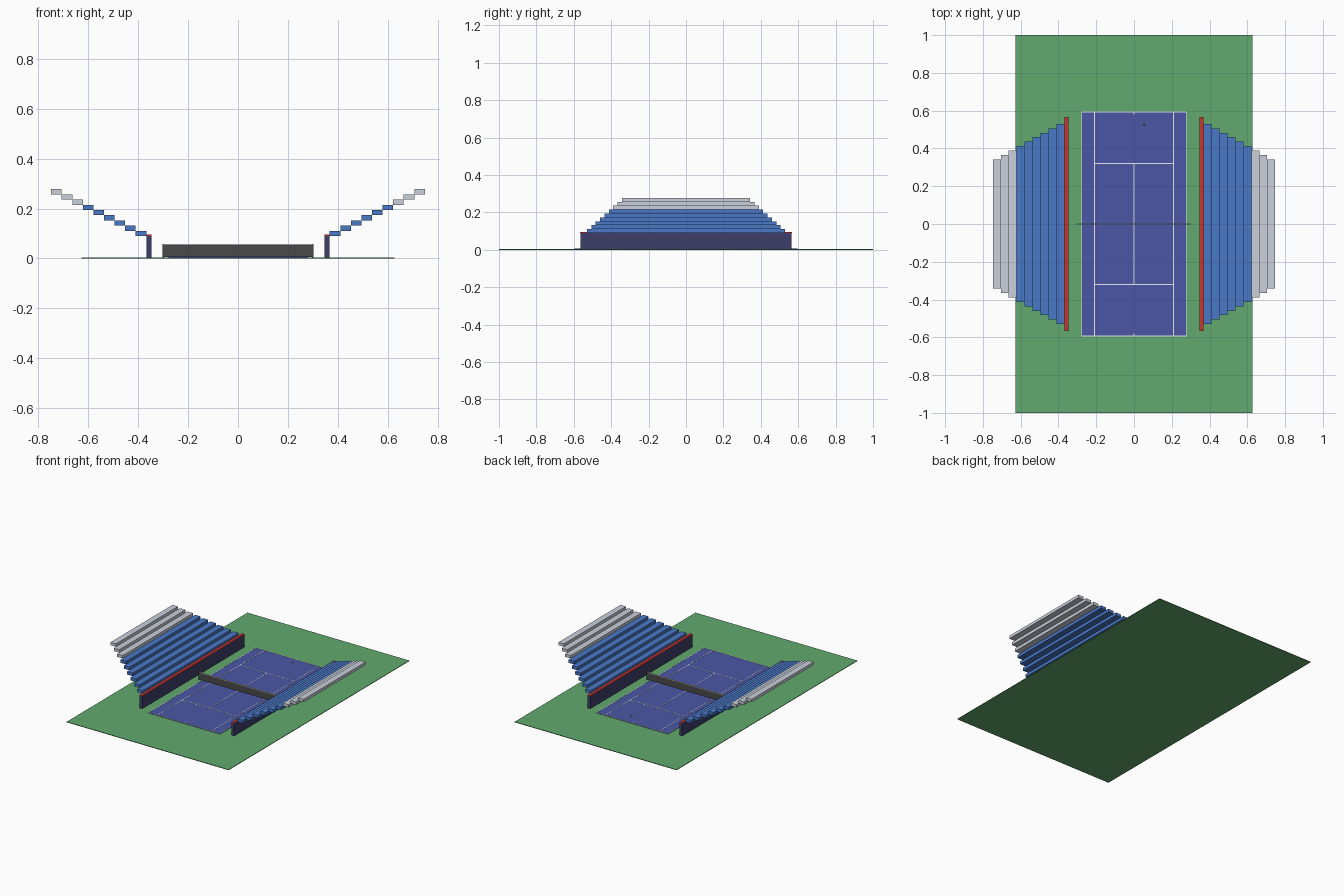
import bpy, bmesh
from mathutils import Matrix, Vector

if "Cube" in bpy.data.objects:
    bpy.data.objects.remove(bpy.data.objects["Cube"])


def material(name, r, g, b):
    m = bpy.data.materials.new(name)
    m.diffuse_color = [(c / 255) ** 2.2 for c in (r, g, b)] + [1]
    m.use_nodes = True
    m.node_tree.nodes["Principled BSDF"].inputs["Base Color"].default_value = m.diffuse_color
    return m


GREEN = material("ground_green", 98, 168, 110)
COURT = material("court_blue", 76, 88, 165)
WHITE = material("line_white", 235, 235, 240)
NET = material("net_dark", 75, 75, 75)
WALL = material("wall_navy", 62, 64, 105)
RED = material("cap_red", 200, 55, 50)
BLUE = material("seat_blue", 75, 120, 198)
GREY = material("seat_grey", 200, 207, 218)
BALL = material("ball_yellow", 200, 220, 60)


def boxes(name, spans, mat):
    """One object made of boxes, each given as (x0, x1, y0, y1, z0, z1)."""
    bm = bmesh.new()
    for x0, x1, y0, y1, z0, z1 in spans:
        centre = Vector((x0 + x1, y0 + y1, z0 + z1)) / 2
        size = Matrix.Diagonal((x1 - x0, y1 - y0, z1 - z0, 1))
        bmesh.ops.create_cube(bm, size=1, matrix=Matrix.Translation(centre) @ size)
    mesh = bpy.data.meshes.new(name)
    bm.to_mesh(mesh)
    bm.free()
    mesh.materials.append(mat)
    obj = bpy.data.objects.new(name, mesh)
    bpy.context.collection.objects.link(obj)
    return obj


def sided(s, x0, x1):
    return (x0, x1) if s > 0 else (-x1, -x0)


# Ground and playing surface
boxes("ground", [(-0.627, 0.627, -1, 1, 0, 0.004)], GREEN)
CX, CY, SX, SY = 0.278, 0.595, 0.209, 0.32
boxes("court", [(-CX, CX, -CY, CY, 0.004, 0.007)], COURT)

# Painted lines
W = 0.002
Z = (0.007, 0.008)
lines = [(-W, W, -SY, SY, *Z)]
for s in (-1, 1):
    lines.append((*sided(s, CX - 2 * W, CX), -CY, CY, *Z))
    lines.append((s * SX - W, s * SX + W, -CY, CY, *Z))
    lines.append((-CX, CX, *sided(s, CY - 2 * W, CY), *Z))
    lines.append((-SX, SX, s * SY - W, s * SY + W, *Z))
    lines.append((-W, W, *sided(s, CY - 0.016, CY), *Z))
boxes("court_lines", lines, WHITE)

# Net with top band and posts
boxes("net", [(-0.298, 0.298, -0.002, 0.002, 0.006, 0.053)], NET)
boxes("net_band", [(-0.298, 0.298, -0.003, 0.003, 0.053, 0.057)], WHITE)
boxes("net_posts", [(*sided(s, 0.297, 0.302), -0.003, 0.003, 0.004, 0.057)
                    for s in (-1, 1)], NET)

# Ball
bpy.ops.mesh.primitive_uv_sphere_add(segments=16, ring_count=8, radius=0.005,
                                     location=(0.055, 0.525, 0.02))
ball = bpy.context.object
ball.name = "ball"
ball.data.materials.append(BALL)
bpy.ops.object.shade_smooth()

# Stands: front wall, red cap and nine stepped rows on each side
ROWS, DX, DZ = 9, 0.0423, 0.0208
for s, side in ((-1, "left"), (1, "right")):
    boxes(side + "_wall", [(*sided(s, 0.346, 0.366), -0.565, 0.565, 0.004, 0.09)], WALL)
    boxes(side + "_wall_cap", [(*sided(s, 0.346, 0.367), -0.567, 0.567, 0.09, 0.095)], RED)
    for i in range(ROWS):
        x, z, y = 0.367 + i * DX, 0.09 + i * DZ, 0.53 - i * 0.0235
        boxes(f"{side}_seat_row_{i + 1}",
              [(*sided(s, x, x + DX), -y, y, z, z + DZ)],
              BLUE if i < 6 else GREY)
